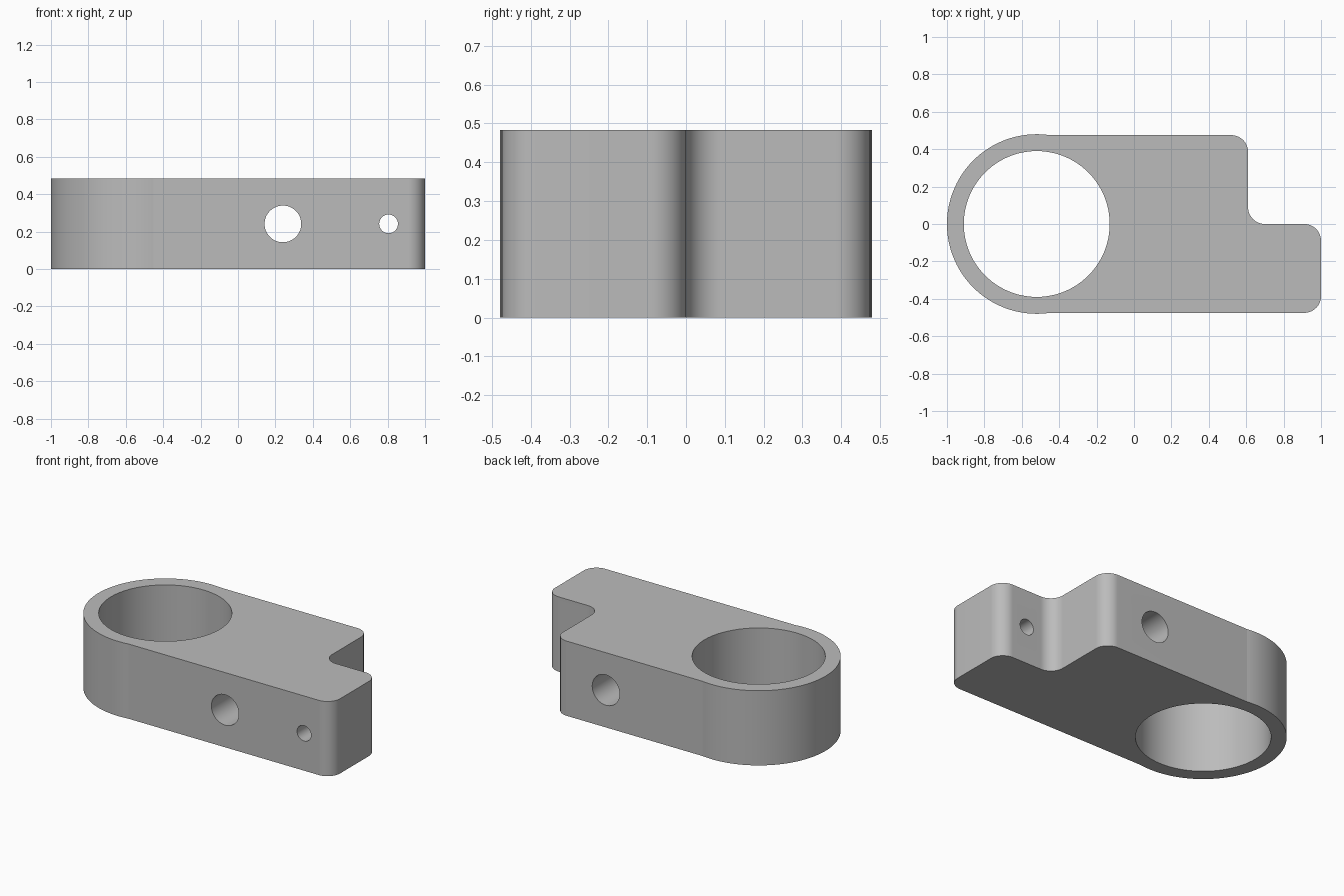
import bpy, bmesh, math
from mathutils import Vector

cube = bpy.data.objects.get("Cube")
if cube:
    bpy.data.objects.remove(cube, do_unlink=True)

HEIGHT = 0.483
RING_X, RING_R, BORE_R = -0.52, 0.48, 0.39
HALF, FILLET = 0.475, 0.09
STEP_X, END_X = 0.61, 1.0

grey = bpy.data.materials.new("plain_grey")
grey.use_nodes = True
grey.diffuse_color = (0.5, 0.5, 0.5, 1)
grey.node_tree.nodes["Principled BSDF"].inputs["Base Color"].default_value = (0.5, 0.5, 0.5, 1)


def rounded(prev, corner, nxt, r, steps=18):
    """Arc points replacing a right-angled corner."""
    c = Vector(corner)
    a = (Vector(prev) - c).normalized() * r
    b = (Vector(nxt) - c).normalized() * r
    turns = [math.pi / 2 * i / steps for i in range(steps + 1)]
    return [c + a * (1 - math.sin(t)) + b * (1 - math.cos(t)) for t in turns]


# Outline: round eye on one end, stepped tongue on the other
join = math.asin(HALF / RING_R)
arc_steps = 110
outline = []
for i in range(arc_steps + 1):
    t = join + (2 * math.pi - 2 * join) * i / arc_steps
    outline.append(Vector((RING_X + RING_R * math.cos(t), RING_R * math.sin(t))))
corners = [(0, -HALF), (END_X, -HALF), (END_X, 0), (STEP_X, 0), (STEP_X, HALF), (0, HALF)]
for p, c, n in zip(corners, corners[1:], corners[2:]):
    outline += rounded(p, c, n, FILLET)

# Extruded bracket body
bm = bmesh.new()
base = bm.faces.new([bm.verts.new((p.x, p.y, 0)) for p in outline])
top = bmesh.ops.extrude_face_region(bm, geom=[base])
bmesh.ops.translate(bm, vec=(0, 0, HEIGHT),
                    verts=[g for g in top["geom"] if isinstance(g, bmesh.types.BMVert)])
bmesh.ops.recalc_face_normals(bm, faces=bm.faces)
mesh = bpy.data.meshes.new("bracket_body")
bm.to_mesh(mesh)
bm.free()
body = bpy.data.objects.new("bracket_body", mesh)
bpy.context.collection.objects.link(body)
mesh.materials.append(grey)


def drill(name, radius, location, rotation=(0, 0, 0)):
    """Cut a through hole and remove the cutter."""
    bpy.ops.mesh.primitive_cylinder_add(vertices=96, radius=radius, depth=2,
                                        location=location, rotation=rotation)
    cutter = bpy.context.object
    cutter.name = name
    cutter.hide_render = True
    cutter.data.materials.append(grey)
    mod = body.modifiers.new(name, "BOOLEAN")
    mod.operation, mod.solver, mod.object = "DIFFERENCE", "EXACT", cutter
    bpy.context.view_layer.objects.active = body
    bpy.ops.object.modifier_apply(modifier=name)
    bpy.data.objects.remove(cutter, do_unlink=True)


# Large bore and two cross holes
drill("bore_cutter", BORE_R, (RING_X, 0, HEIGHT / 2))
for name, x, r in (("clamp_hole_cutter", 0.24, 0.098), ("pin_hole_cutter", 0.805, 0.05)):
    drill(name, r, (x, 0, HEIGHT / 2), (math.pi / 2, 0, 0))

# Smooth curved walls, crisp rims and eye seams
bpy.ops.object.select_all(action="DESELECT")
body.select_set(True)
bpy.context.view_layer.objects.active = body
bpy.ops.object.shade_smooth_by_angle(angle=math.radians(6))
